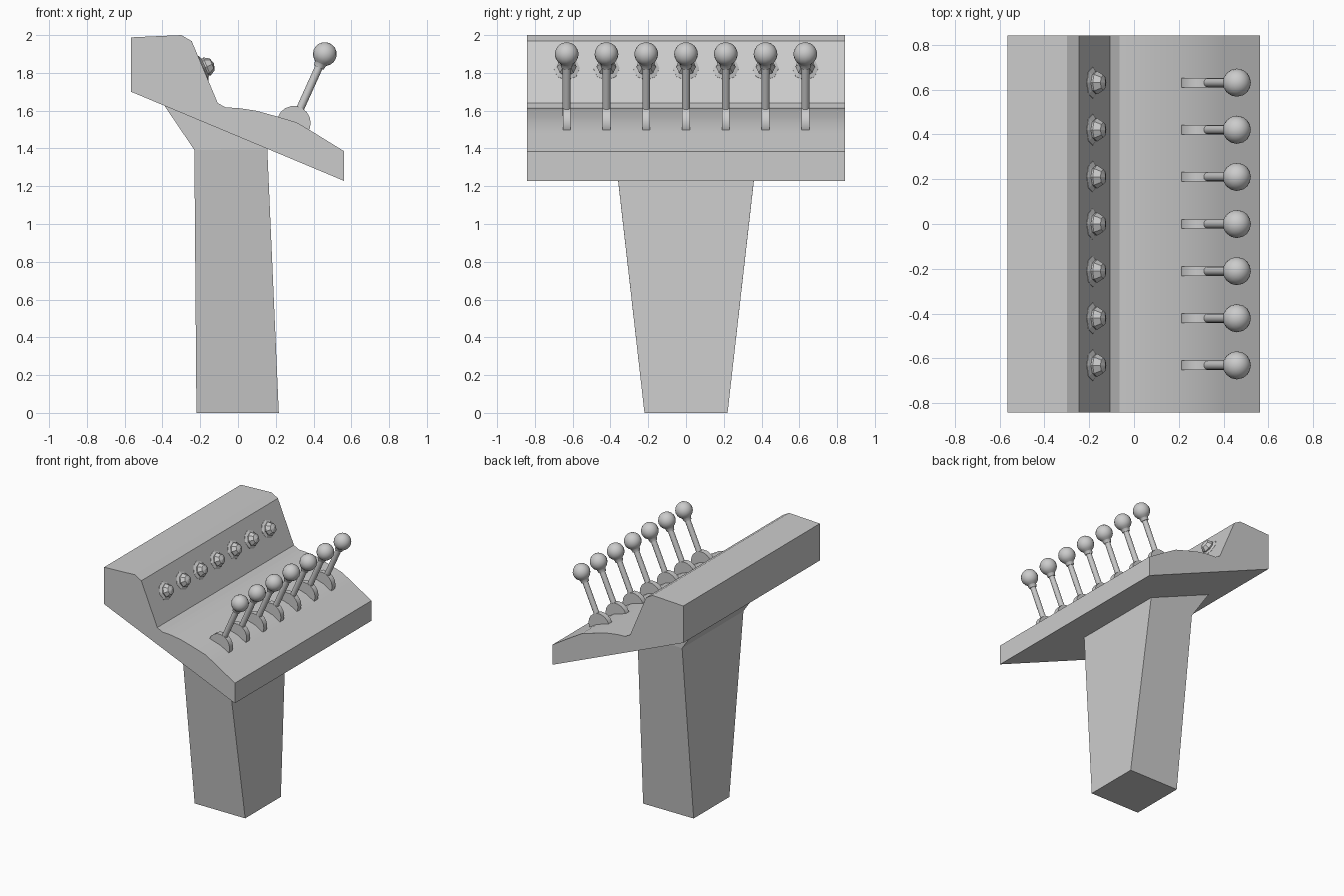
import bpy, bmesh, math
from mathutils import Vector

if "Cube" in bpy.data.objects:
    bpy.data.objects.remove(bpy.data.objects["Cube"])


def finish(name, bm, smooth=None):
    bmesh.ops.remove_doubles(bm, verts=bm.verts, dist=1e-5)
    bmesh.ops.recalc_face_normals(bm, faces=bm.faces)
    me = bpy.data.meshes.new(name)
    bm.to_mesh(me)
    bm.free()
    ob = bpy.data.objects.new(name, me)
    bpy.context.collection.objects.link(ob)
    if smooth:
        bpy.ops.object.select_all(action='DESELECT')
        bpy.context.view_layer.objects.active = ob
        ob.select_set(True)
        bpy.ops.object.shade_smooth_by_angle(angle=math.radians(smooth))
    return ob


def extrude_xz(name, pts, y0, y1, smooth=None):
    """Closed XZ profile extruded along y."""
    bm = bmesh.new()
    f = bm.faces.new([bm.verts.new((x, y0, z)) for x, z in pts])
    r = bmesh.ops.extrude_face_region(bm, geom=[f])
    bmesh.ops.translate(bm, vec=(0, y1 - y0, 0),
                        verts=[v for v in r["geom"] if isinstance(v, bmesh.types.BMVert)])
    return finish(name, bm, smooth)


def lathe(name, prof, segs, loc, tilt, smooth=None):
    """(radius, height) profile spun about an axis tilted from z towards +x."""
    bm = bmesh.new()
    vs = [bm.verts.new((r, 0, h)) for r, h in prof]
    es = [bm.edges.new(p) for p in zip(vs, vs[1:])]
    bmesh.ops.spin(bm, geom=vs + es, cent=(0, 0, 0), axis=(0, 0, 1),
                   angle=math.tau, steps=segs)
    ob = finish(name, bm, smooth)
    ob.location = loc
    ob.rotation_euler = (0, tilt, 0)
    return ob


# Console desk with raised back
extrude_xz("console_desk", [
    (-0.566, 1.70), (-0.566, 1.988), (-0.30, 2.0), (-0.245, 1.968),
    (-0.107, 1.64), (-0.065, 1.617), (0.0, 1.614), (0.095, 1.60),
    (0.20, 1.571), (0.31, 1.538), (0.40, 1.485), (0.562, 1.385), (0.562, 1.228)],
    -0.842, 0.842, 25)

# Tapered pedestal with flared neck: (x_min, z), (x_max, z), half width
bm = bmesh.new()
rings = []
for (xa, za), (xb, zb), w in [((-0.22, 0), (0.216, 0), 0.22),
                              ((-0.231, 1.392), (0.155, 1.395), 0.378),
                              ((-0.392, 1.63), (0.155, 1.412), 0.378)]:
    rings.append([bm.verts.new(c) for c in
                  ((xa, -w, za), (xb, -w, zb), (xb, w, zb), (xa, w, za))])
for a, b in zip(rings, rings[1:]):
    for i in range(4):
        j = (i + 1) % 4
        bm.faces.new((a[i], a[j], b[j], b[i]))
bm.faces.new(rings[0])
bm.faces.new(rings[-1])
finish("pedestal", bm)

# Seven lever and button stations
tilt = math.radians(24.3)
axis = Vector((math.sin(tilt), 0, math.cos(tilt)))
pivot = Vector((0.295, 0, 1.535))
R = 0.063
knob = [(0, -0.078), (0.028, -0.078), (0.032, -0.055)]
knob += [(R * math.sin(a), -R * math.cos(a))
         for a in [math.radians(32 + 148 * i / 8) for i in range(8)]] + [(0, R)]

for i in range(7):
    y = (i - 3) * 0.2105
    p = pivot + Vector((0, y, 0))
    # Lever quadrant
    disc = [(pivot.x + 0.09 * math.cos(math.tau * k / 18),
             pivot.z + 0.09 * math.sin(math.tau * k / 18)) for k in range(18)]
    extrude_xz(f"lever_base_{i+1}", disc, y - 0.021, y + 0.021, 30)
    # Lever rod and knob
    lathe(f"lever_rod_{i+1}", [(0, 0.04), (0.021, 0.04), (0.021, 0.34), (0, 0.34)],
          12, p, tilt, 40)
    lathe(f"lever_knob_{i+1}", knob, 16, p + axis * 0.40, tilt, 40)
    # Faceted indicator button with flat collar
    n = math.radians(67.3)
    c = Vector((-0.185, y, 1.825))
    lathe(f"button_collar_{i+1}", [(0, -0.01), (0.07, -0.01), (0.07, 0.002), (0.05, 0.012), (0, 0.012)],
          8, c, n)
    lathe(f"button_{i+1}", [(0, 0), (0.044, 0), (0.052, 0.022), (0.034, 0.052), (0, 0.063)],
          8, c, n)
